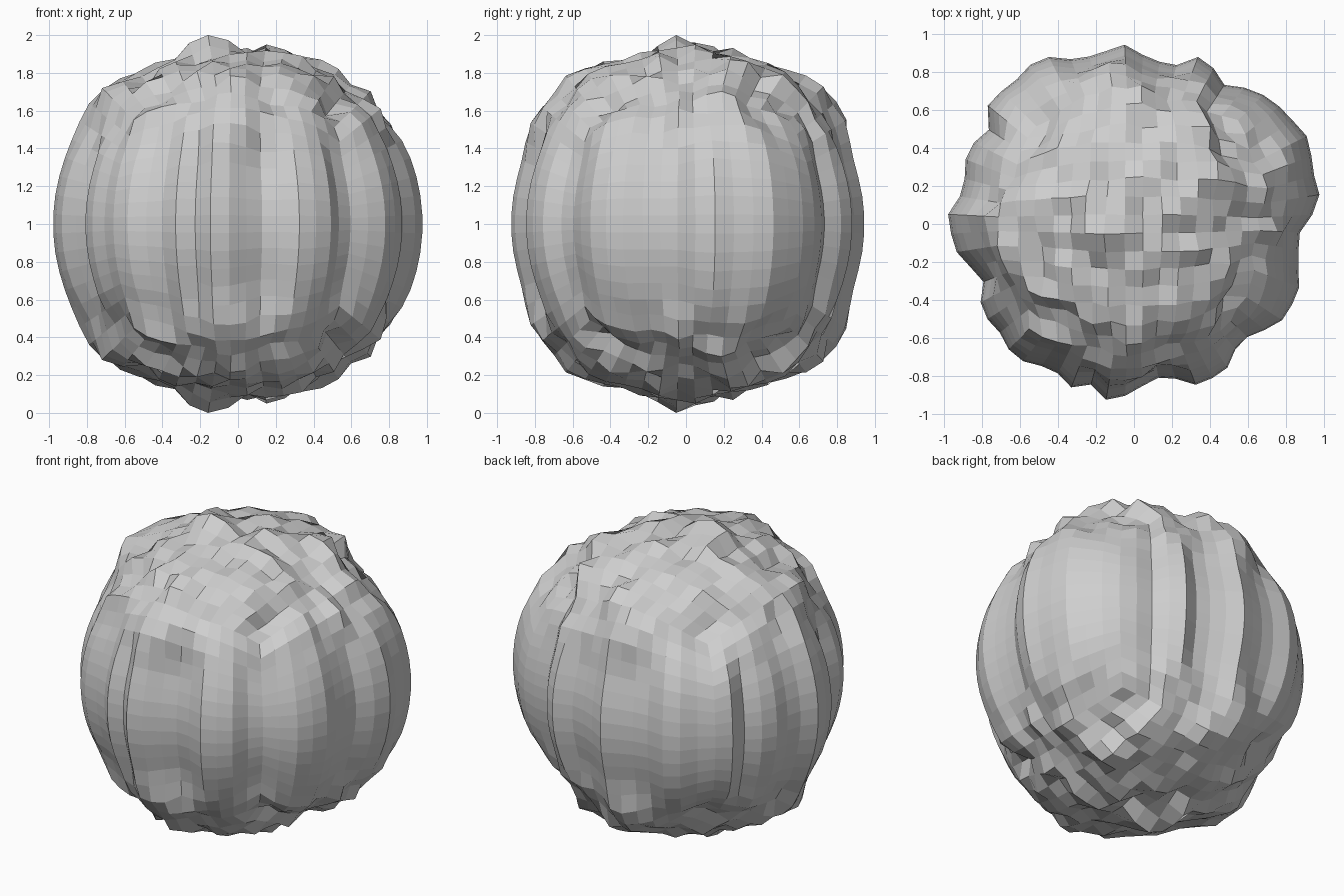
import bpy, bmesh, math
from mathutils import Vector, noise

if "Cube" in bpy.data.objects:
    bpy.data.objects.remove(bpy.data.objects["Cube"])

# Waist outline of the boulder, in hundredths
OUTLINE = [(-3, 95), (7, 87), (21, 83), (33, 88), (42, 87), (41, 73), (54, 73),
           (72, 66), (82, 56), (92, 45), (94, 28), (98, 14), (94, 5), (87, -5),
           (86, -19), (87, -34), (79, -50), (61, -59), (55, -61), (49, -76),
           (34, -85), (16, -79), (5, -85), (-13, -94), (-24, -83), (-32, -87),
           (-43, -75), (-56, -74), (-70, -62), (-71, -53), (-81, -48), (-79, -29),
           (-94, -14), (-98, 5), (-89, 18), (-88, 39), (-76, 50), (-77, 66),
           (-65, 72), (-50, 88), (-29, 86), (-15, 91)]
# Broad bumps and hollows: x, y, height, reach
BUMPS = [(.32, .6, .06, .2), (.4, .3, .05, .14), (-.7, 0, .06, .2),
         (.68, .25, .08, .18), (0, -.55, .04, .18), (-.05, -.78, .07, .18),
         (-.32, -.05, .06, .1), (.03, .05, -.03, .1), (-.55, .55, -.03, .13),
         (-.1, .74, .11, .2), (.3, -.2, .02, .15)]
# Groove running over the left side
GROOVE = [Vector(p) for p in ((.41, .7), (.52, .4), (.64, .1), (.66, -.1), (.6, -.4), (.54, -.58))]
PEAK = Vector((-.15, -.05))
CELLS = 15

polar = sorted((math.atan2(y, x), math.hypot(x, y) / 100) for x, y in OUTLINE)
polar = ([(polar[-1][0] - math.tau, polar[-1][1])] + polar
         + [(polar[0][0] + math.tau, polar[0][1])])


def smoothstep(a, b, v):
    t = min(max((v - a) / (b - a), 0), 1)
    return t * t * (3 - 2 * t)


def mix(a, b, t):
    return a + (b - a) * t


def waist_radius(angle):
    for (a, ra), (b, rb) in zip(polar, polar[1:]):
        if a <= angle <= b:
            return mix(ra, rb, (angle - a) / (b - a))


def groove_depth(p):
    nearest = 9.0
    for a, b in zip(GROOVE, GROOVE[1:]):
        t = min(max((p - a).dot(b - a) / (b - a).length_squared, 0), 1)
        nearest = min(nearest, (p - a.lerp(b, t)).length)
    return .055 * (1 - smoothstep(.02, .1, nearest))


def radius(n):
    # The relief depends on x and y only, so top and bottom mirror each other
    p = n.xy
    rough = noise.noise(Vector((p.x * 7.3 + 4, p.y * 7.3, .4)))
    inner = .93 + .08 * rough - groove_depth(p)
    inner = mix(inner, waist_radius(math.atan2(p.y, p.x)), smoothstep(.76, .96, p.length))
    fade = 1 - smoothstep(.84, .97, p.length)
    for x, y, height, reach in BUMPS:
        inner += fade * height * math.exp(-((p - Vector((x, y))).length / reach) ** 2)
    inner = mix(inner, 1.015, 1 - smoothstep(.02, .18, (p - PEAK).length))
    return min(inner, 1 / max(abs(n.z), .1))


# Even quad sphere pushed in and out into a rough boulder, standing on the ground
bm = bmesh.new()
bmesh.ops.create_cube(bm, size=2)
bmesh.ops.subdivide_edges(bm, edges=bm.edges[:], cuts=CELLS - 1, use_grid_fill=True)
for v in bm.verts:
    n = Vector([math.tan(c * math.pi / 4) for c in v.co]).normalized()
    v.co = n * radius(n) + Vector((0, 0, 1))
bmesh.ops.recalc_face_normals(bm, faces=bm.faces[:])

mesh = bpy.data.meshes.new("boulder")
bm.to_mesh(mesh)
bm.free()
boulder = bpy.data.objects.new("boulder", mesh)
bpy.context.collection.objects.link(boulder)

# Plain stone colour
stone = bpy.data.materials.new("stone_grey")
stone.use_nodes = True
stone.diffuse_color = (.62, .62, .62, 1)
shader = next(n for n in stone.node_tree.nodes if n.type == 'BSDF_PRINCIPLED')
shader.inputs["Base Color"].default_value = (.62, .62, .62, 1)
mesh.materials.append(stone)
